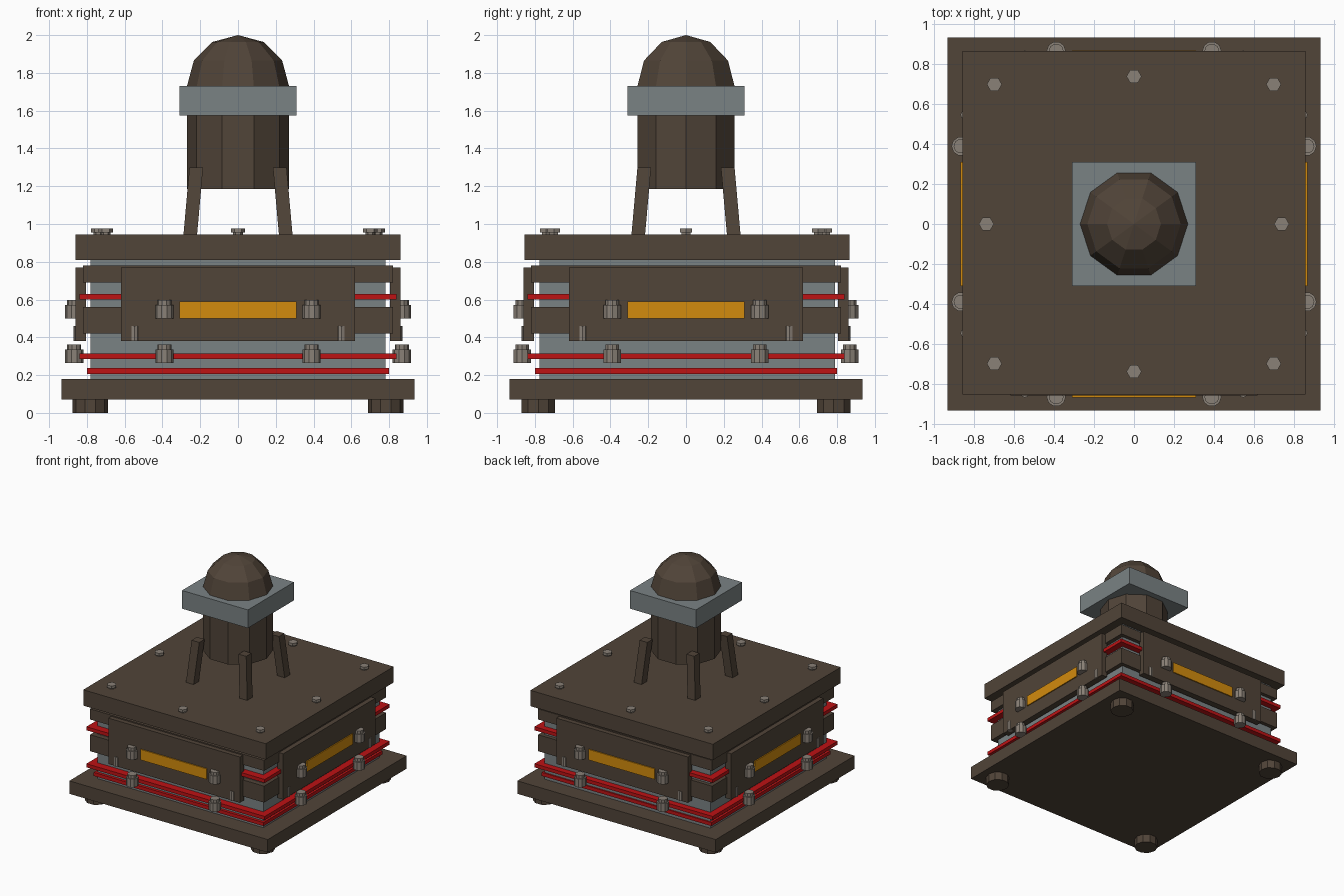
import bpy, bmesh, math
from mathutils import Matrix, Vector

if "Cube" in bpy.data.objects:
    bpy.data.objects.remove(bpy.data.objects["Cube"])


def material(name, rgb):
    m = bpy.data.materials.new(name)
    m.diffuse_color = (*rgb, 1)
    m.use_nodes = True
    m.node_tree.nodes["Principled BSDF"].inputs["Base Color"].default_value = m.diffuse_color
    return m


BROWN = material("dark_brown", (0.082, 0.058, 0.040))
GREY = material("steel_grey", (0.195, 0.224, 0.231))
ORANGE = material("amber", (0.650, 0.260, 0.004))
RED = material("red", (0.515, 0.006, 0.007))
BOLT = material("bolt_grey", (0.255, 0.220, 0.185))


def finish(name, bm, mat):
    bmesh.ops.recalc_face_normals(bm, faces=bm.faces)
    me = bpy.data.meshes.new(name)
    bm.to_mesh(me)
    bm.free()
    me.materials.append(mat)
    ob = bpy.data.objects.new(name, me)
    bpy.context.collection.objects.link(ob)
    return ob


def box(name, x, y, z, mat, turn=0):
    """Box from (min, max) ranges, turned about the z axis."""
    bm = bmesh.new()
    bmesh.ops.create_cube(bm, size=1)
    for v in bm.verts:
        v.co = Vector([r[0] + (c + 0.5) * (r[1] - r[0]) for c, r in zip(v.co, (x, y, z))])
    bmesh.ops.rotate(bm, verts=bm.verts, matrix=Matrix.Rotation(turn, 3, 'Z'))
    return finish(name, bm, mat)


def slab(name, half, z0, z1, mat, dy=0):
    return box(name, (-half, half), (dy - half, dy + half), (z0, z1), mat)


def lathe(name, profile, sides, mat, at=(0, 0)):
    """Faceted turned solid from (radius, height) points."""
    bm = bmesh.new()
    rings = []
    for r, z in profile:
        if r == 0:
            rings.append([bm.verts.new((at[0], at[1], z))])
            continue
        rings.append([bm.verts.new((at[0] + r * math.cos(a), at[1] + r * math.sin(a), z))
                      for a in (2 * math.pi * i / sides for i in range(sides))])
    for lo, hi in zip(rings, rings[1:]):
        for i in range(sides):
            j = (i + 1) % sides
            if len(hi) == 1:
                bm.faces.new((lo[i], lo[j], hi[0]))
            else:
                bm.faces.new((lo[i], lo[j], hi[j], hi[i]))
    bm.faces.new(rings[0][::-1])
    if len(rings[-1]) > 1:
        bm.faces.new(rings[-1])
    return finish(name, bm, mat)


# stacked body
slab("base_plate", 0.935, 0.07, 0.18, BROWN)
slab("core", 0.782, 0.18, 0.81, GREY, 0.006)
slab("lower_band", 0.82, 0.42, 0.56, BROWN)
slab("upper_band", 0.82, 0.69, 0.78, BROWN)
slab("top_plate", 0.86, 0.81, 0.945, BROWN, 0.006)

# red strips around the body
for half, z in ((0.80, 0.222), (0.84, 0.30), (0.84, 0.615)):
    slab("red_strip", half, z - 0.015, z + 0.015, RED)

# feet and top corner bolts
for sx in (-1, 1):
    for sy in (-1, 1):
        lathe("foot", [(0.093, 0), (0.093, 0.07)], 10, BROWN, (sx * 0.782, sy * 0.782))

top_spots = [(sx * 0.70, sy * 0.70) for sx in (-1, 1) for sy in (-1, 1)]
top_spots += [(0.74, 0), (-0.74, 0), (0, 0.74), (0, -0.74)]
for p in top_spots:
    lathe("top_bolt", [(0.026, 0.94), (0.026, 0.955), (0.038, 0.955), (0.038, 0.977)], 6, BOLT, p)

# the four sides: panel, amber window, bolts and pegs
for k in range(4):
    turn = k * math.pi / 2
    rot = Matrix.Rotation(turn, 3, 'Z')
    box("side_panel", (-0.62, 0.62), (-0.86, -0.805), (0.38, 0.77), BROWN, turn)
    box("amber_window", (-0.31, 0.31), (-0.869, -0.860), (0.50, 0.59), ORANGE, turn)
    for s in (-1, 1):
        p = rot @ Vector((s * 0.39, -0.867, 0))
        for z in (0.265, 0.50):
            lathe("side_bolt", [(0.048, z), (0.048, z + 0.07), (0.037, z + 0.07),
                                (0.037, z + 0.097)], 10, BOLT, p[:2])
        p = rot @ Vector((s * 0.547, -0.848, 0))
        lathe("panel_peg", [(0.022, 0.38), (0.022, 0.46)], 8, BOLT, p[:2])

# leaning struts holding the tower
for sx in (-1, 1):
    for sy in (-1, 1):
        bm = bmesh.new()
        bmesh.ops.create_cube(bm, size=1)
        for v in bm.verts:
            c, up = 0.253 if v.co.z < 0 else 0.221, v.co.z > 0
            v.co = Vector((sx * c + v.co.x * 0.072, sy * c + v.co.y * 0.072, 1.30 if up else 0.94))
        finish("strut", bm, BROWN)

# tower with faceted dome and square collar
dome = [(0.27 * math.cos(math.radians(a)), 1.73 + 0.27 * math.sin(math.radians(a))) for a in (0, 30, 60)]
lathe("tower", [(0.27, 1.185)] + dome + [(0, 2.0)], 10, BROWN)
slab("collar", 0.31, 1.575, 1.73, GREY)
